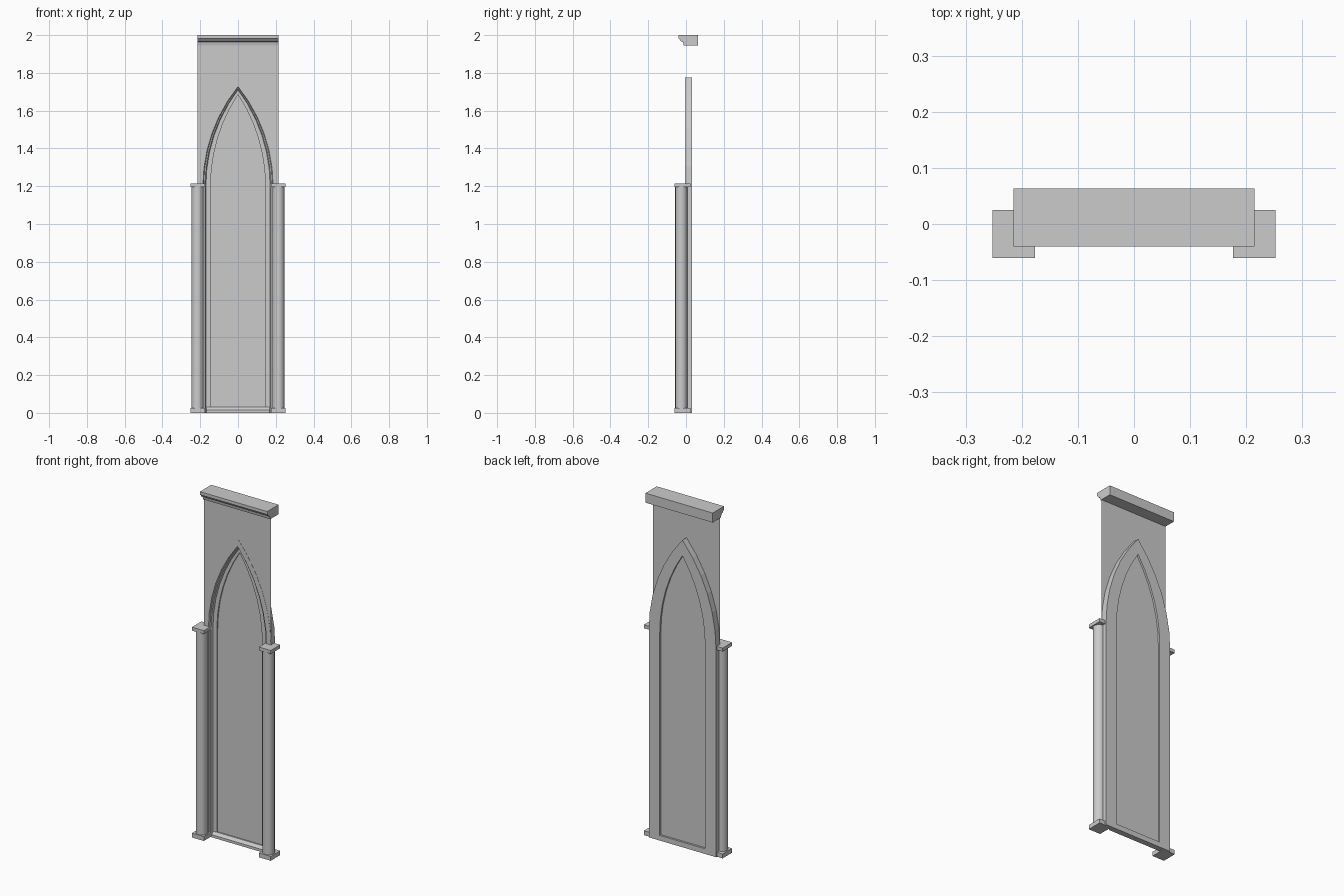
import bpy, bmesh, math

if "Cube" in bpy.data.objects:
    bpy.data.objects.remove(bpy.data.objects["Cube"])

SPRING = 1.2   # height where the arch starts
SEG = 6        # straight facets per arch side


def arch(w, apex, base=0.0):
    """Pointed arch outline in (x, z), right foot over the apex to the left foot."""
    h = apex - SPRING
    r = (w * w + h * h) / (2 * w)
    end = math.asin(h / r)
    right = []
    for i in range(SEG + 1):
        a = end * i / SEG
        right.append((w - r + r * math.cos(a), SPRING + r * math.sin(a)))
    right[-1] = (0.0, apex)
    if base < SPRING:
        right.insert(0, (w, base))
    return right + [(-x, z) for x, z in reversed(right[:-1])]


def finish(name, bm, recalc=True):
    if recalc:
        bmesh.ops.recalc_face_normals(bm, faces=bm.faces)
    me = bpy.data.meshes.new(name)
    bm.to_mesh(me)
    bm.free()
    ob = bpy.data.objects.new(name, me)
    bpy.context.collection.objects.link(ob)
    return ob


def box(name, x0, x1, y0, y1, z0, z1):
    bm = bmesh.new()
    bmesh.ops.create_cube(bm, size=1)
    for v in bm.verts:
        v.co = ((x0 + x1) / 2 + v.co.x * (x1 - x0),
                (y0 + y1) / 2 + v.co.y * (y1 - y0),
                (z0 + z1) / 2 + v.co.z * (z1 - z0))
    return finish(name, bm)


def extrude_x(name, profile, half):
    """Extrude a (y, z) profile across x."""
    bm = bmesh.new()
    face = bm.faces.new([bm.verts.new((-half, y, z)) for y, z in profile])
    res = bmesh.ops.extrude_face_region(bm, geom=[face])
    verts = [g for g in res["geom"] if isinstance(g, bmesh.types.BMVert)]
    bmesh.ops.translate(bm, verts=verts, vec=(2 * half, 0, 0))
    return finish(name, bm)


# Moulded arch frame: closed section of (half width, apex height, y)
section = [(0.215, 1.775, 0.033), (0.215, 1.775, -0.005), (0.186, 1.728, -0.005),
           (0.182, 1.722, 0.004), (0.175, 1.716, 0.004), (0.170, 1.710, 0.014),
           (0.145, 1.685, 0.014), (0.145, 1.685, 0.033)]
bm = bmesh.new()
rows = [[bm.verts.new((x, y, z)) for x, z in arch(w, a)] for w, a, y in section]
for k, row in enumerate(rows):
    nxt = rows[(k + 1) % len(rows)]
    for i in range(len(row) - 1):
        bm.faces.new((row[i], row[i + 1], nxt[i + 1], nxt[i]))
bm.faces.new([r[0] for r in rows])
bm.faces.new([r[-1] for r in rows])
finish("arch_frame", bm)

# Flat infill panel
bm = bmesh.new()
bm.faces.new([bm.verts.new((x, 0.022, z)) for x, z in reversed(arch(0.145, 1.685, 0.02))])
finish("window_panel", bm, recalc=False)

# Wall sheet above the arch, split into left and right halves
bm = bmesh.new()
outer = arch(0.215, 1.775, SPRING)
half = outer[:SEG + 1]
for s in (1, -1):
    pts = [(s * x, z) for x, z in half] + [(0, 1.95), (s * 0.215, 1.95)]
    vs = [bm.verts.new((x, -0.004, z)) for x, z in pts]
    f = bm.faces.new(vs)
    f.normal_update()
    if f.normal.y > 0:
        f.normal_flip()
bmesh.ops.remove_doubles(bm, verts=bm.verts, dist=1e-5)
finish("spandrel_wall", bm, recalc=False)

# Stepped sill
extrude_x("sill", [(0.033, 0), (0.0, 0), (0.0, 0.015), (0.014, 0.03), (0.033, 0.03)], 0.168)

# Cornice
extrude_x("cornice", [(0.063, 1.945), (-0.012, 1.945), (-0.016, 1.963), (-0.028, 1.968),
                      (-0.034, 1.978), (-0.04, 1.982), (-0.04, 2.0), (0.063, 2.0)], 0.215)

# Side columns with square plinths and caps
for side, s in (("left", -1), ("right", 1)):
    xa, xb = sorted((s * 0.176, s * 0.252))
    box(side + "_plinth", xa, xb, -0.061, 0.025, 0.0, 0.025)
    box(side + "_capital", xa, xb, -0.061, 0.025, 1.195, 1.215)
    bpy.ops.mesh.primitive_cylinder_add(vertices=16, radius=0.032, depth=1.17,
                                        location=(s * 0.214, -0.025, 0.61))
    bpy.context.object.name = side + "_column"
    bpy.ops.object.shade_smooth_by_angle()
